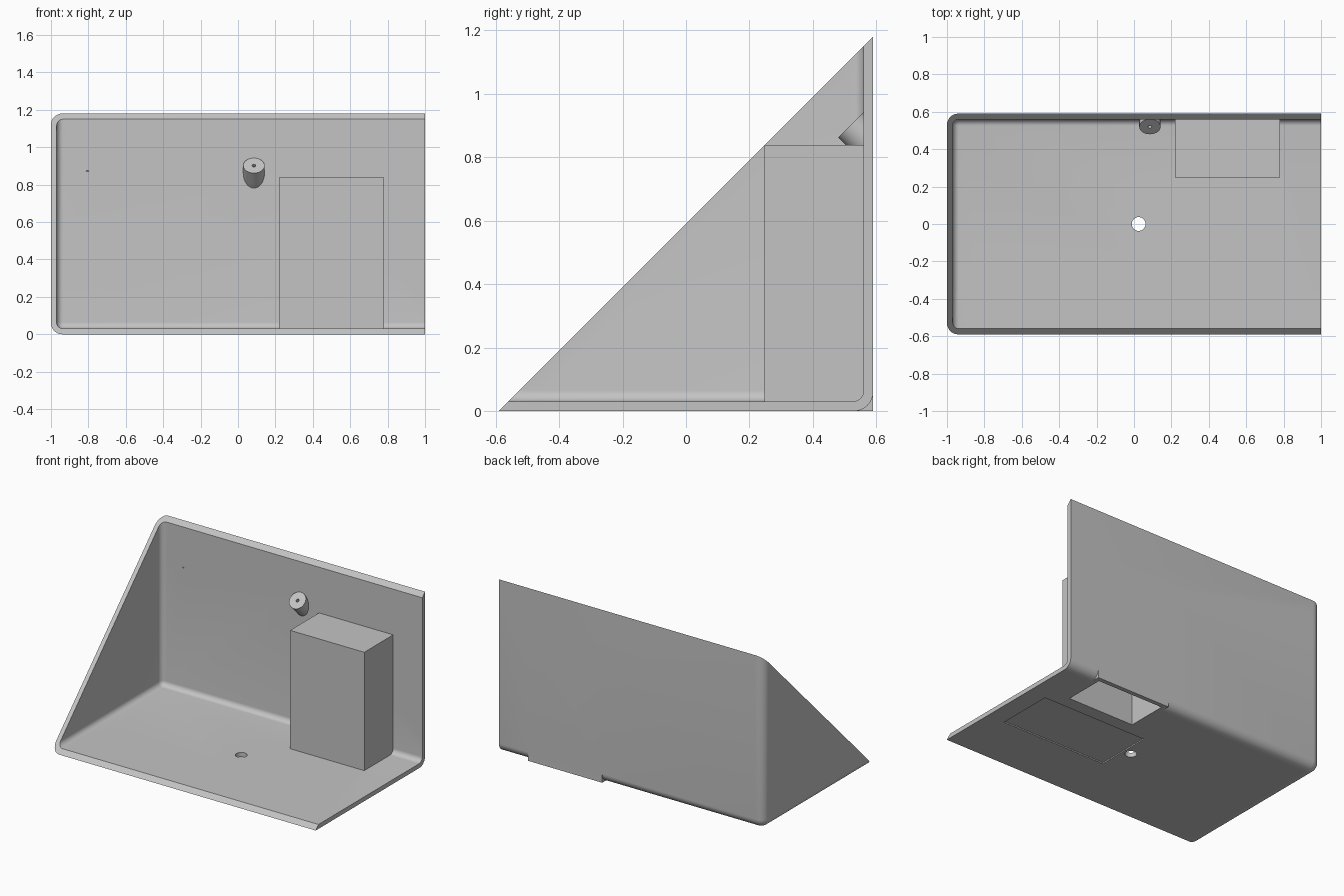
import bpy, bmesh
from math import radians, sqrt
from mathutils import Vector

cube = bpy.data.objects.get("Cube")
if cube:
    bpy.data.objects.remove(cube, do_unlink=True)

HALF = 0.59            # half depth; the height is twice this
WALL = 0.03
SLANT = Vector((0, -1, 1)).normalized()   # normal of the open sloping side

grey = bpy.data.materials.new("plain grey")
grey.use_nodes = True
grey.diffuse_color = (0.55, 0.55, 0.55, 1)
grey.node_tree.nodes["Principled BSDF"].inputs["Base Color"].default_value = grey.diffuse_color


def make_object(name, bm):
    bmesh.ops.recalc_face_normals(bm, faces=bm.faces)
    mesh = bpy.data.meshes.new(name)
    bm.to_mesh(mesh)
    bm.free()
    mesh.materials.append(grey)
    obj = bpy.data.objects.new(name, mesh)
    bpy.context.collection.objects.link(obj)
    return obj


def block(name, low, high, radius=0, slope=False):
    """Box; radius rounds the three edges at the left-back-bottom corner."""
    low, high = Vector(low), Vector(high)
    bm = bmesh.new()
    bmesh.ops.create_cube(bm, size=1)
    for v in bm.verts:
        v.co = Vector((low[i] + (v.co[i] + 0.5) * (high[i] - low[i]) for i in range(3)))
    if radius:
        corner = Vector((low.x, high.y, low.z))
        tip = min(bm.verts, key=lambda v: (v.co - corner).length)
        bmesh.ops.bevel(bm, geom=list(tip.link_edges), offset=radius, segments=8,
                        profile=0.5, affect='EDGES')
    if slope:
        cut = bmesh.ops.bisect_plane(bm, geom=bm.verts[:] + bm.edges[:] + bm.faces[:],
                                     plane_co=(0, 0, HALF), plane_no=SLANT, clear_outer=True)
        rim = [e for e in cut["geom_cut"] if isinstance(e, bmesh.types.BMEdge)]
        bmesh.ops.contextual_create(bm, geom=rim)
    return make_object(name, bm)


def rod(name, start, end, radius, sides=40):
    start, end = Vector(start), Vector(end)
    axis = end - start
    bm = bmesh.new()
    bmesh.ops.create_cone(bm, cap_ends=True, segments=sides, radius1=radius,
                          radius2=radius, depth=axis.length)
    turn = axis.to_track_quat('Z', 'Y')
    for v in bm.verts:
        v.co = turn @ v.co + (start + end) / 2
    return make_object(name, bm)


def combine(target, tool, operation):
    mod = target.modifiers.new(operation, 'BOOLEAN')
    mod.operation = operation
    mod.solver = 'EXACT'
    mod.object = tool
    bpy.context.view_layer.objects.active = target
    bpy.ops.object.modifier_apply(modifier=mod.name)
    bpy.data.objects.remove(tool, do_unlink=True)


# Wedge shell and the space inside it
shell = block("wedge_enclosure", (-1, -HALF, 0), (1, HALF, 2 * HALF), 0.06, True)
cavity = block("cavity", (-1 + WALL, -1, WALL), (1.2, HALF - WALL, 2), 0.035)

# Slanted posts, one set on the floor and one mirrored onto the back wall
big_posts = [Vector((-0.89, -0.5, 0.09)), Vector((-0.89, 0.5, 1.09))]
small_posts = [Vector((x, y, z)) for x in (-0.805, 0.085)
               for y, z in ((-0.312, 0.07), (0.52, 0.902))]
for top in big_posts:
    combine(cavity, rod("post", top + SLANT * 0.1, top - SLANT * 0.25, 0.083), 'DIFFERENCE')
for top in small_posts:
    combine(cavity, rod("post", top, top - SLANT * 0.14, 0.057), 'DIFFERENCE')
combine(shell, cavity, 'DIFFERENCE')

# Hollow compartment, open underneath
combine(shell, block("compartment", (0.22, 0.248, 0), (0.78, HALF, 0.838)), 'UNION')
combine(shell, block("hollow", (0.25, 0.28, -0.1), (0.75, HALF - WALL, 0.81)), 'DIFFERENCE')

# Screw holes with countersunk bores, and pilot holes in the small posts
for top in big_posts:
    combine(shell, rod("screw_hole", top + SLANT * 0.1, top - SLANT * 0.3, 0.026), 'DIFFERENCE')
    combine(shell, rod("bore", top - SLANT * 0.06, top - SLANT * 0.3, 0.062), 'DIFFERENCE')
for top in small_posts:
    combine(shell, rod("pilot", top + SLANT * 0.05, top - SLANT * 0.05, 0.01, 16), 'DIFFERENCE')

# Shallow panel recess and rounded groove on the underside
combine(shell, block("recess", (0.08, -0.2, -0.1), (0.87, 0.19, 0.008)), 'DIFFERENCE')
sink, groove = -0.02, 0.032
for y in (-0.49, 0.49):
    combine(shell, rod("groove", (-0.91, y, sink), (1.1, y, sink), groove), 'DIFFERENCE')
combine(shell, rod("groove", (-0.91, -0.49, sink), (-0.91, 0.49, sink), groove), 'DIFFERENCE')

# Round holes through the floor and the back wall
for x, y, r in ((0.025, 0, 0.037), (0.025, 0.16, 0.008), (0.025, -0.16, 0.008), (0.81, 0, 0.008)):
    combine(shell, rod("floor_hole", (x, y, -0.1), (x, y, 0.1), r, 32), 'DIFFERENCE')
combine(shell, rod("cable_hole", (0.5, 0.45, 0.6), (0.5, 0.7, 0.6), 0.03, 32), 'DIFFERENCE')

# Smooth the rounded parts only
bpy.ops.object.select_all(action='DESELECT')
shell.select_set(True)
bpy.context.view_layer.objects.active = shell
bpy.ops.object.shade_smooth_by_angle(angle=radians(30))
